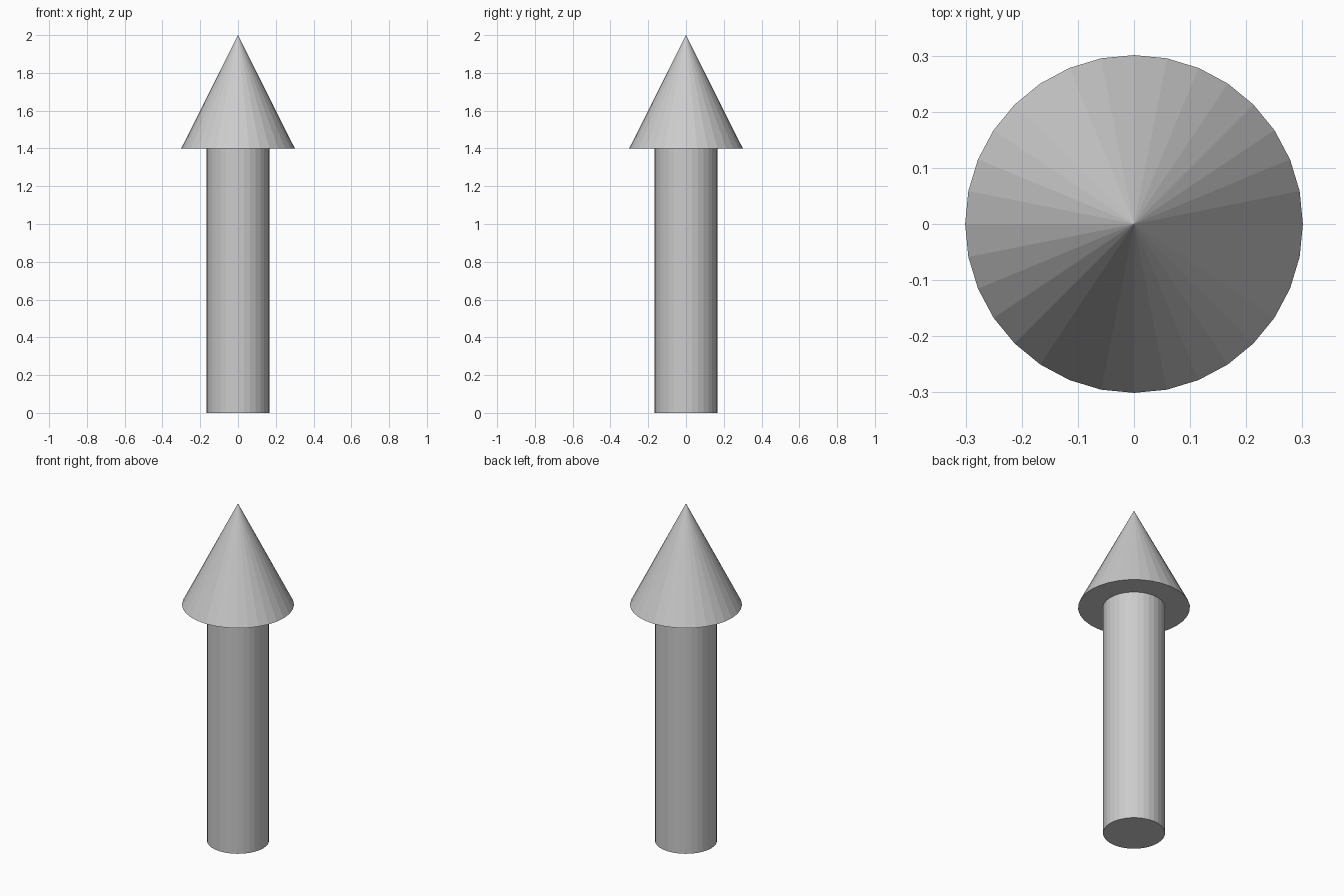
import bpy

if "Cube" in bpy.data.objects:
    bpy.data.objects.remove(bpy.data.objects["Cube"])

SIDES = 32
SHAFT_RADIUS, HEAD_RADIUS = 0.167, 0.301
HEAD_BASE, TOP = 1.4, 2.0


def add_cone(name, bottom_radius, top_radius, z0, z1):
    """Flat-shaded tapered part standing between z0 and z1."""
    bpy.ops.mesh.primitive_cone_add(
        vertices=SIDES, radius1=bottom_radius, radius2=top_radius,
        depth=z1 - z0, location=(0, 0, (z0 + z1) / 2))
    obj = bpy.context.object
    obj.name = name
    return obj


# Straight round shaft
add_cone("arrow_shaft", SHAFT_RADIUS, SHAFT_RADIUS, 0, HEAD_BASE)

# Pointed head
add_cone("arrow_head", HEAD_RADIUS, 0, HEAD_BASE, TOP)
